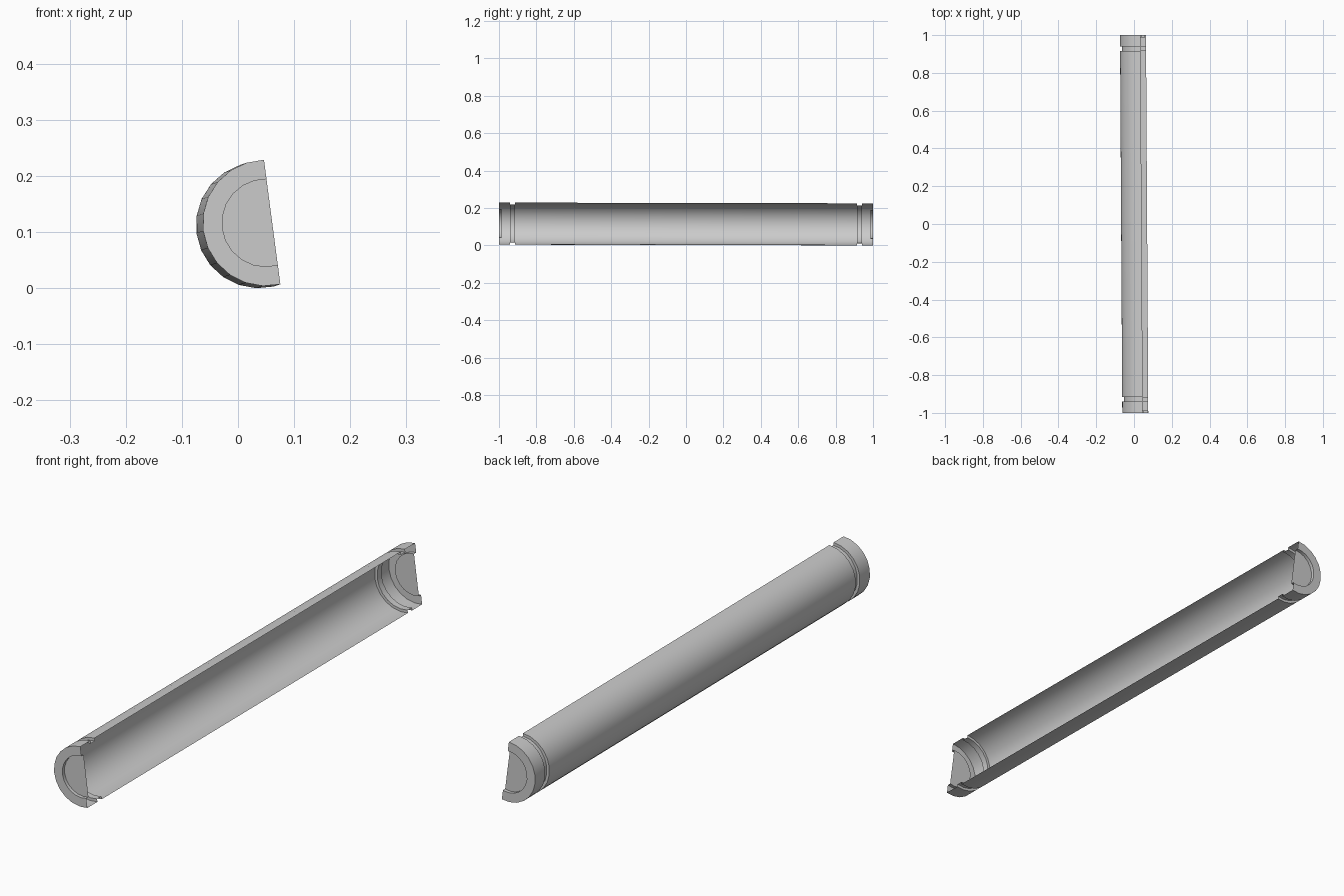
import bpy, bmesh, math

if "Cube" in bpy.data.objects:
    bpy.data.objects.remove(bpy.data.objects["Cube"])

SEG = 12                      # strips around the half shell
CUT = 0.0115                  # cut plane lies this far past the axis
MID = math.radians(187.5)     # direction (in xz) of the middle of the shell


def place(y, r, k):
    """Point on the slightly skewed axis, arc trimmed by the straight cut plane."""
    half = math.pi / 2 + math.asin(CUT / r)
    a = MID - half + 2 * half * k / SEG
    cx, cz = 0.0435 - 0.006 * y, 0.1145 - 0.002 * y
    return (cx + r * math.cos(a), y, cz + r * math.sin(a))


def sweep(name, profile):
    """Sweep an open (y, r) profile round the arc and close both ends with a half disc."""
    bm = bmesh.new()
    rows = [[bm.verts.new(place(y, r, k)) for k in range(SEG + 1)] for y, r in profile]
    for a, b in zip(rows, rows[1:]):
        for k in range(SEG):
            bm.faces.new((a[k], a[k + 1], b[k + 1], b[k]))
    bm.faces.new(reversed(rows[0]))
    bm.faces.new(rows[-1])
    bmesh.ops.recalc_face_normals(bm, faces=bm.faces)
    me = bpy.data.meshes.new(name)
    bm.to_mesh(me)
    bm.free()
    ob = bpy.data.objects.new(name, me)
    bpy.context.collection.objects.link(ob)
    bpy.context.view_layer.objects.active = ob
    ob.select_set(True)
    bpy.ops.object.shade_smooth_by_angle(angle=math.radians(30))
    return ob


# thin half shell: body, groove, end ring, lip and recessed end disc, mirrored in y
end = [(0.915, 0.1125), (0.915, 0.102), (0.94, 0.102), (0.94, 0.1125),
       (1.0, 0.1125), (1.0, 0.078), (0.987, 0.078)]
sweep("half_tube_shell", [(-y, r) for y, r in reversed(end)] + end)
